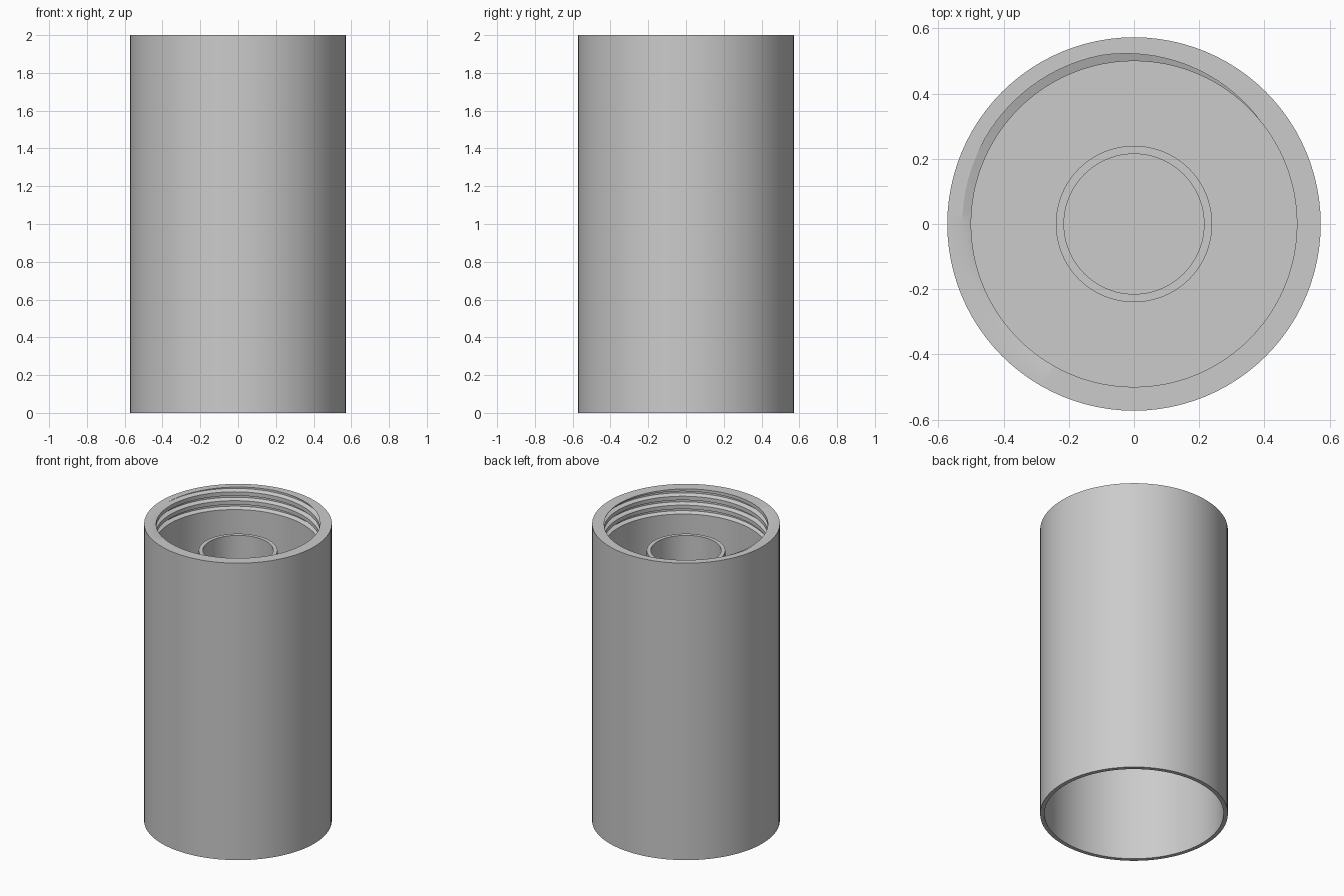
import bpy, bmesh, math

if "Cube" in bpy.data.objects:
    bpy.data.objects.remove(bpy.data.objects["Cube"])

SIDES = 96
TOP, THREAD_END = 2.0, 1.80
BORE, ROOT, PITCH = 0.5, 0.527, 0.06
FLOOR, CEILING = 1.5, 1.46

grey = bpy.data.materials.new("plain grey")
grey.use_nodes = True
grey.diffuse_color = (0.6, 0.6, 0.6, 1)
grey.node_tree.nodes["Principled BSDF"].inputs["Base Color"].default_value = grey.diffuse_color


def polar(r, step, z):
    a = math.tau * step / SIDES
    return (r * math.cos(a), r * math.sin(a), z)


def lathe(bm, profile):
    """Revolve (radius, z) points; surface faces right of the path direction."""
    rings = []
    for r, z in profile:
        if r == 0:
            rings.append([bm.verts.new((0, 0, z))] * SIDES)
        else:
            rings.append([bm.verts.new(polar(r, i, z)) for i in range(SIDES)])
    for a, b in zip(rings, rings[1:]):
        for i in range(SIDES):
            j = (i + 1) % SIDES
            corners = dict.fromkeys((a[i], a[j], b[j], b[i]))
            bm.faces.new(list(corners))


def finish(bm, name):
    mesh = bpy.data.meshes.new(name)
    bm.to_mesh(mesh)
    bm.free()
    mesh.materials.append(grey)
    obj = bpy.data.objects.new(name, mesh)
    bpy.context.collection.objects.link(obj)
    bpy.ops.object.select_all(action="DESELECT")
    obj.select_set(True)
    bpy.context.view_layer.objects.active = obj
    bpy.ops.object.shade_smooth_by_angle(angle=math.radians(28))
    return obj


# Threaded mouth: one helical strip, trimmed flat above and below
bm = bmesh.new()
groove = [(0.5, 0), (0.28, 0), (0.11, 1), (-0.11, 1), (-0.28, 0), (-0.5, 0)]
turns_down = 3
rows = []
for k in range(-(turns_down + 2) * SIDES, 2 * SIDES + 1):
    z = TOP + PITCH * (k / SIDES - 140 / 360)
    fade = min(1, max(0, (k + (turns_down - 0.5) * SIDES) / (SIDES / 4)))
    rows.append([bm.verts.new(polar(BORE + (ROOT - BORE) * d * fade, k, z + PITCH * t))
                 for t, d in groove])
for a, b in zip(rows, rows[1:]):
    for i in range(len(groove) - 1):
        bm.faces.new((a[i], b[i], b[i + 1], a[i + 1]))
bmesh.ops.remove_doubles(bm, verts=bm.verts, dist=1e-5)
for z, way in ((TOP, 1), (THREAD_END, -1)):
    bmesh.ops.bisect_plane(bm, geom=bm.verts[:] + bm.edges[:] + bm.faces[:], dist=1e-6,
                           plane_co=(0, 0, z), plane_no=(0, 0, way), clear_outer=True)

# Flat top rim between the thread and the outer wall
mouth = [e for e in bm.edges if e.is_boundary and all(abs(v.co.z - TOP) < 1e-4 for v in e.verts)]
outer = [bm.verts.new(polar(0.573, i, TOP)) for i in range(SIDES)]
ring = [bm.edges.new((outer[i - 1], outer[i])) for i in range(SIDES)]
rim = bmesh.ops.triangle_fill(bm, edges=mouth + ring, use_beauty=True, normal=(0, 0, 1))
for f in rim["geom"]:
    if isinstance(f, bmesh.types.BMFace):
        f.normal_update()
        if f.normal.z < 0:
            f.normal_flip()
finish(bm, "threaded_mouth")

# Outer wall, open skirt and its ceiling
bm = bmesh.new()
lathe(bm, [(0, CEILING), (0.547, CEILING), (0.547, 0), (0.573, 0), (0.573, TOP)])
bmesh.ops.recalc_face_normals(bm, faces=bm.faces)
for f in bm.faces:
    f.normal_update()
# The ceiling must look down
if next(f for f in bm.faces if len(f.verts) == 3).normal.z > 0:
    bmesh.ops.reverse_faces(bm, faces=bm.faces)
finish(bm, "outer_shell")

# Smooth bore, floor and the central tube
bm = bmesh.new()
lathe(bm, [(BORE, THREAD_END), (BORE, FLOOR), (0.24, FLOOR), (0.24, 1.82),
           (0.215, 1.82), (0.215, FLOOR), (0, FLOOR)])
bmesh.ops.recalc_face_normals(bm, faces=bm.faces)
for f in bm.faces:
    f.normal_update()
# The floor must look up
if next(f for f in bm.faces if len(f.verts) == 3).normal.z < 0:
    bmesh.ops.reverse_faces(bm, faces=bm.faces)
finish(bm, "bore_and_centre_tube")
